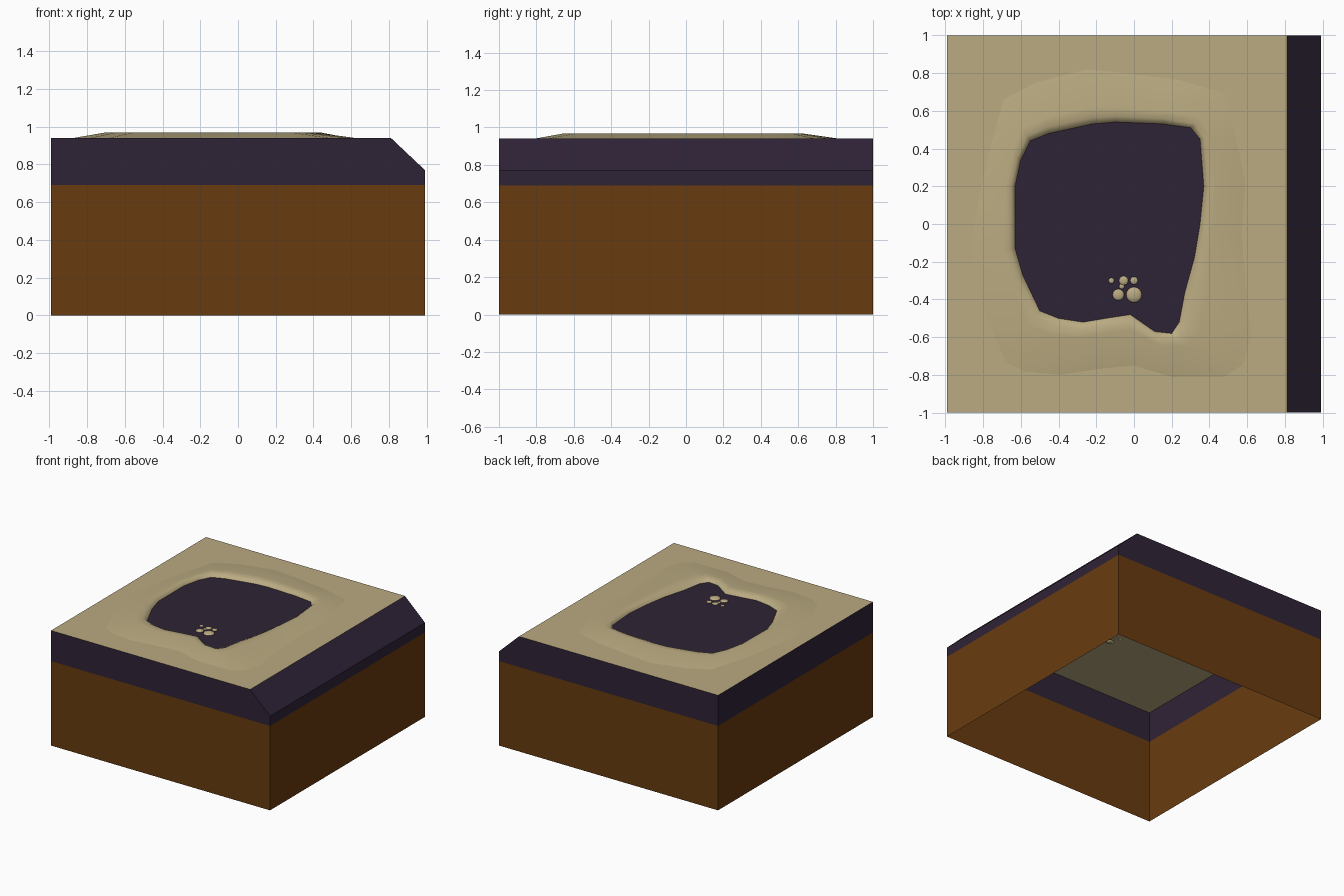
import bpy, bmesh

if "Cube" in bpy.data.objects:
    bpy.data.objects.remove(bpy.data.objects["Cube"])


def material(name, rgb):
    m = bpy.data.materials.new(name)
    m.diffuse_color = (*rgb, 1)
    m.use_nodes = True
    m.node_tree.nodes["Principled BSDF"].inputs["Base Color"].default_value = m.diffuse_color
    return m


BROWN = material("brown earth", (0.14, 0.044, 0.005))
PURPLE = material("dark purple soil", (0.028, 0.017, 0.037))
SAND = material("tan sand", (0.49, 0.405, 0.22))

W, D = 0.99, 1.0                    # half width and half depth
Z_SOIL, Z_TOP = 0.69, 0.94          # layer heights
X_CUT, Z_CUT = 0.81, 0.77           # bevel on the right edge


def make(name, verts, faces, mat):
    me = bpy.data.meshes.new(name)
    me.from_pydata(verts, [], faces)
    me.materials.append(mat)
    ob = bpy.data.objects.new(name, me)
    bpy.context.collection.objects.link(ob)
    return ob


# Lower earth walls, open at top and bottom
corners = [(-W, -D), (W, -D), (W, D), (-W, D)]
make("earth_walls", [(x, y, z) for z in (0, Z_SOIL) for x, y in corners],
     [(i, (i + 1) % 4, (i + 1) % 4 + 4, i + 4) for i in range(4)], BROWN)

# Soil band: front profile drawn through to the back, with the bevelled right edge
prof = [(-W, Z_SOIL), (W, Z_SOIL), (W, Z_CUT), (X_CUT, Z_TOP), (-W, Z_TOP)]
make("soil_band", [(x, y, z) for y in (-D, D) for x, z in prof],
     [(0, 1, 2, 3, 4), (9, 8, 7, 6, 5), (1, 6, 7, 2), (2, 7, 8, 3), (4, 9, 5, 0)], PURPLE)

# Flat sand sheet
make("sand_top", [(-W, -D, Z_TOP), (X_CUT, -D, Z_TOP), (X_CUT, D, Z_TOP), (-W, D, Z_TOP)],
     [(0, 1, 2, 3)], SAND)

# Outline of the pit and of the foot of the mound around it, matched point by point
pit = [(-.50, -.46), (-.40, -.50), (-.27, -.52), (-.15, -.50), (-.02, -.48), (.11, -.57),
       (.20, -.58), (.24, -.52), (.27, -.36), (.32, -.18), (.35, 0), (.37, .20), (.35, .45),
       (.30, .51), (.15, .53), (-.10, .54), (-.22, .53), (-.45, .48), (-.55, .44),
       (-.60, .34), (-.63, .20), (-.63, -.13), (-.59, -.27)]
foot = [(-.68, -.73), (-.58, -.78), (-.40, -.80), (-.20, -.77), (0, -.75), (.20, -.81),
        (.48, -.81), (.58, -.74), (.62, -.60), (.59, -.30), (.57, -.05), (.59, .22), (.54, .45),
        (.49, .69), (.25, .76), (-.05, .80), (-.25, .82), (-.52, .75), (-.69, .66),
        (-.75, .45), (-.81, .20), (-.87, -.13), (-.78, -.50)]
n = len(pit)

# Sand mound: rings from the foot over the crest into the pit
rings = [(1, Z_TOP), (.3, .969), (.12, .968), (.04, .956), (0, .943)]
verts = [(p[0] + (f[0] - p[0]) * t, p[1] + (f[1] - p[1]) * t, z)
         for t, z in rings for p, f in zip(pit, foot)]
faces = [(r * n + i, r * n + (i + 1) % n, (r + 1) * n + (i + 1) % n, (r + 1) * n + i)
         for r in range(len(rings) - 1) for i in range(n)]
mound = make("sand_mound", verts, faces, SAND)
mound.data.polygons.foreach_set("use_smooth", [True] * len(faces))

# Dark pit floor
make("pit_floor", [(x, y, .943) for x, y in pit], [tuple(range(n))], PURPLE)

# Squashed pebbles on the pit floor
for k, (x, y, r) in enumerate([(0, -.375, .042), (-.083, -.375, .031), (-.12, -.30, .015),
                               (-.055, -.30, .025), (-.065, -.33, .014), (0, -.30, .021)]):
    bpy.ops.mesh.primitive_uv_sphere_add(segments=16, ring_count=8, radius=r,
                                         location=(x, y, Z_TOP + .002))
    ob = bpy.context.object
    ob.name = f"pebble_{k + 1}"
    ob.scale.z = .4
    ob.data.materials.append(SAND)
    bpy.ops.object.shade_smooth()
